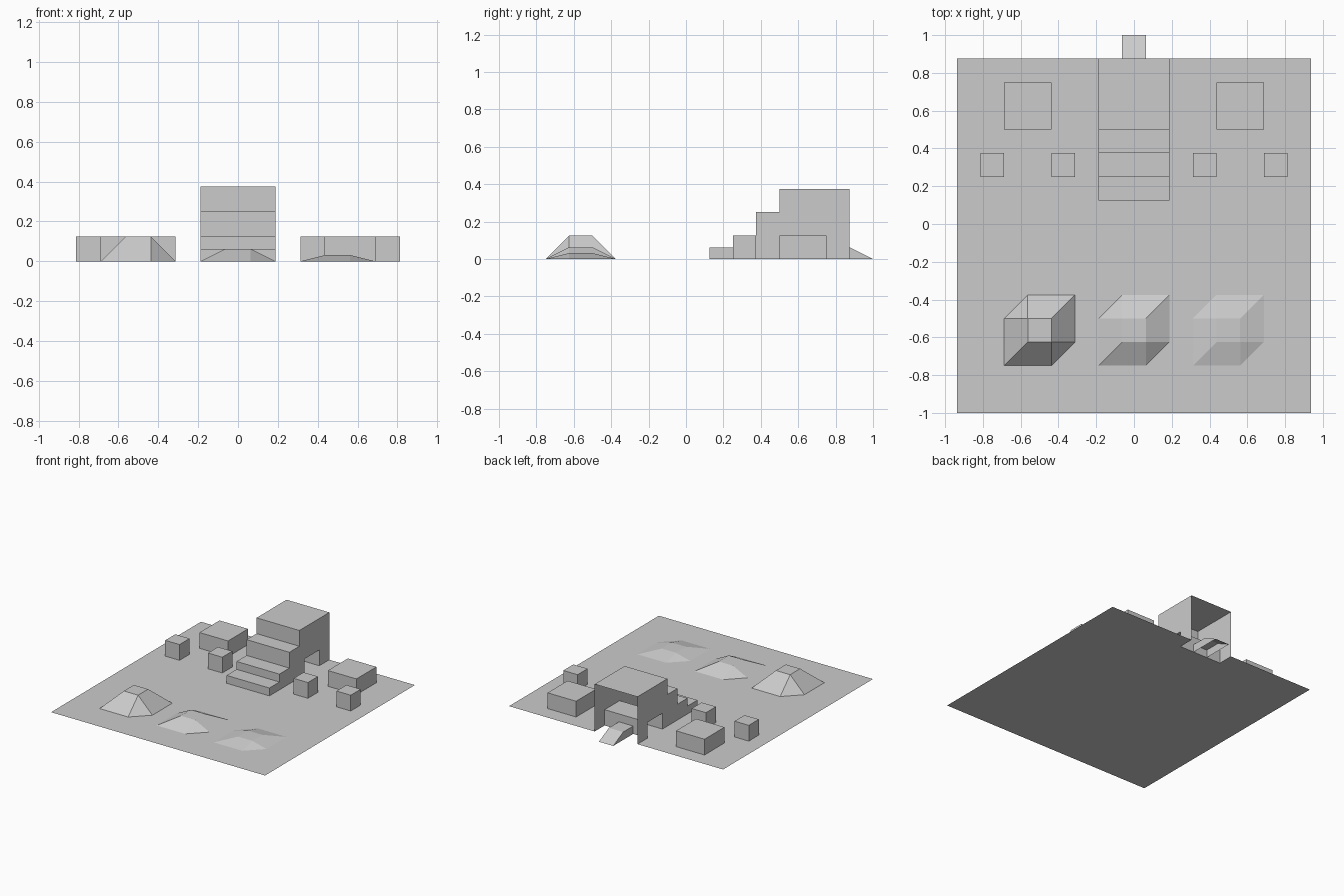
import bpy
from mathutils import Vector
from mathutils.geometry import delaunay_2d_cdt

if "Cube" in bpy.data.objects:
    bpy.data.objects.remove(bpy.data.objects["Cube"])

U = 1 / 16  # layout grid unit


def make(name, verts, faces, scale=U):
    me = bpy.data.meshes.new(name)
    me.from_pydata([[c * scale for c in v] for v in verts], [], faces)
    me.update()
    ob = bpy.data.objects.new(name, me)
    bpy.context.collection.objects.link(ob)
    return ob


def rect(x0, x1, y0, y1):
    return [(x0, y0), (x1, y0), (x1, y1), (x0, y1)]


# Open-bottomed boxes
def box(name, x0, x1, y0, y1, h):
    r = rect(x0, x1, y0, y1)
    verts = [(x, y, 0) for x, y in r] + [(x, y, h) for x, y in r]
    faces = [(i, (i + 1) % 4, (i + 1) % 4 + 4, i + 4) for i in range(4)] + [(4, 5, 6, 7)]
    make(name, verts, faces)
    return r


holes = []
for side, s in (("left", -1), ("right", 1)):
    for label, a, b, y0, y1 in (("large_box", 7, 11, 8, 12),
                                ("inner_small_box", 5, 7, 4, 6),
                                ("outer_small_box", 11, 13, 4, 6)):
        x0, x1 = sorted((s * a, s * b))
        holes.append(box(f"{label}_{side}", x0, x1, y0, y1, 2))

# Low mounds: six-sided base, square flat top, decreasing height
for label, cx, h in (("tall", -8, 2), ("medium", 0, 1), ("low", 8, 0.5)):
    base = [(cx + x, y) for x, y in
            ((-3, -12), (1, -12), (3, -10), (3, -6), (-1, -6), (-3, -8))]
    top = rect(cx - 1, cx + 1, -10, -8)
    verts = [(x, y, 0) for x, y in base] + [(x, y, h) for x, y in top]
    faces = [(0, 1, 7, 6), (1, 2, 7), (2, 3, 8, 7), (3, 4, 8),
             (3, 4, 9, 8), (4, 5, 9), (5, 0, 6, 9), (6, 7, 8, 9)]
    faces = [(0, 1, 7, 6), (1, 2, 7), (2, 3, 8, 7), (3, 4, 9, 8),
             (4, 5, 9), (5, 0, 6, 9), (6, 7, 8, 9)]
    make(f"{label}_mound", verts, faces)
    holes.append(base)

# Stepped tower: hollow, open at the back, with a cross tunnel
profile = [(2, 0), (2, 1), (4, 1), (4, 2), (6, 2), (6, 4), (8, 4), (8, 6),
           (14, 6), (14, 0), (12, 0), (12, 2), (9, 2), (9, 0)]
n = len(profile)
verts = [(x, y, z) for x in (-3, 3) for y, z in profile]
faces = [tuple(range(n)), tuple(reversed(range(n, 2 * n)))]
faces += [(i, i + n, i + n + 1, i + 1) for i in range(n - 1) if i not in (8, 9)]
make("stepped_tower", verts, faces)
holes.append(rect(-3, 3, 2, 9))

# Small ramp at the back, running in to the tunnel wall
ramp = [(16, 0), (14, 1), (12, 1), (12, 0)]
verts = [(x, y, z) for x in (-1, 1) for y, z in ramp]
make("back_ramp", verts, [(0, 1, 5, 4), (1, 2, 6, 5), (0, 3, 2, 1), (4, 5, 6, 7)])

# Ground sheet with an opening beneath every raised part
outline = [(-15, -16), (15, -16), (15, 14), (3, 14), (3, 12), (-3, 12), (-3, 14), (-15, 14)]
pts, edges = [], []
for loop in [outline] + holes:
    k, m = len(pts), len(loop)
    pts += [Vector((x, y)) for x, y in loop]
    edges += [(k + i, k + (i + 1) % m) for i in range(m)]
res = delaunay_2d_cdt(pts, edges, [], 5, 1e-5)
make("ground", [(v.x, v.y, 0) for v in res[0]], res[2])
